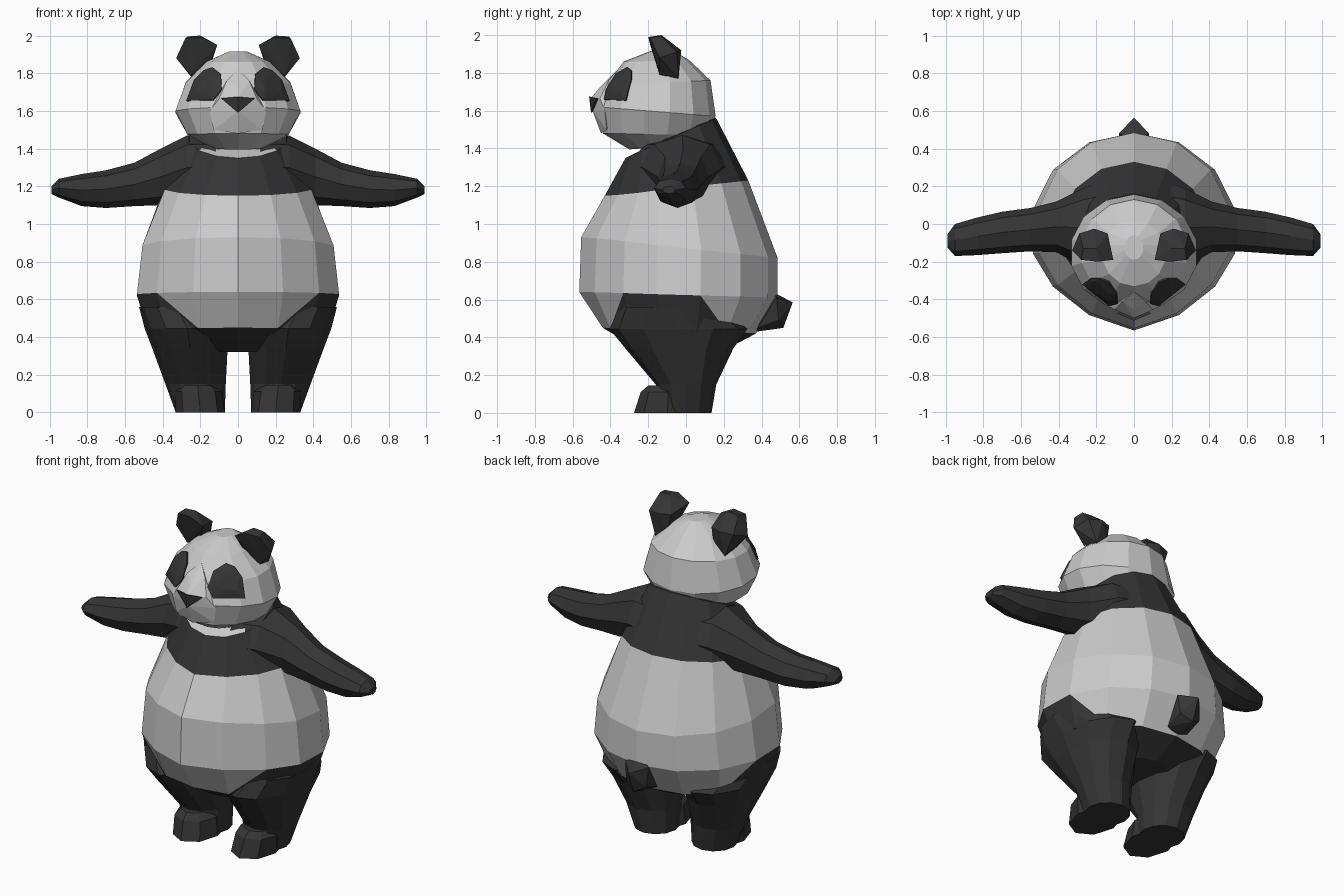
import bpy, bmesh, math
from mathutils import Vector
from mathutils.bvhtree import BVHTree

if "Cube" in bpy.data.objects:
    bpy.data.objects.remove(bpy.data.objects["Cube"])

dark = bpy.data.materials.new("dark_fur")
dark.diffuse_color = (0.035, 0.035, 0.035, 1)
dark.use_nodes = True
dark.node_tree.nodes["Principled BSDF"].inputs["Base Color"].default_value = dark.diffuse_color
light = bpy.data.materials.new("light_fur")
light.diffuse_color = (0.8, 0.8, 0.8, 1)
light.use_nodes = True
light.node_tree.nodes["Principled BSDF"].inputs["Base Color"].default_value = light.diffuse_color


def finish(bm, name, mats, mirror=False):
    bmesh.ops.recalc_face_normals(bm, faces=bm.faces)
    me = bpy.data.meshes.new(name)
    bm.to_mesh(me)
    bm.free()
    ob = bpy.data.objects.new(name, me)
    bpy.context.collection.objects.link(ob)
    for m in mats:
        me.materials.append(m)
    if mirror:
        ob.modifiers.new("mirror", 'MIRROR').use_mirror_merge = False
    return ob


def loft(rings, paint=None):
    """Skin equal-length rings and cap the ends; paint(row, column) sets the
    material as one index, or as two for a quad split along a diagonal."""
    bm = bmesh.new()
    vs = [[bm.verts.new(p) for p in r] for r in rings]
    n = len(vs[0])
    for row, (a, b) in enumerate(zip(vs, vs[1:])):
        for i in range(n):
            j = (i + 1) % n
            m = paint(row, i) if paint else 0
            if m == "rise":
                bm.faces.new((a[i], a[j], b[i])).material_index = 0
                bm.faces.new((a[j], b[j], b[i])).material_index = 1
            elif m == "fall":
                bm.faces.new((a[i], b[j], b[i])).material_index = 1
                bm.faces.new((a[i], a[j], b[j])).material_index = 0
            else:
                bm.faces.new((a[i], a[j], b[j], b[i])).material_index = m
    bm.faces.new(vs[0])
    bm.faces.new(vs[-1]).material_index = 1 if paint else 0
    return bm


def tilted(yf, zf, yb, zb, w, n):
    """Ellipse ring spanning a front point and a back point."""
    pts = []
    for i in range(n):
        a = 2 * math.pi * i / n
        t = (1 - math.cos(a)) / 2
        pts.append((w * math.sin(a), yf + (yb - yf) * t, zf + (zb - zf) * t))
    return pts


def flat_ring(x0, x1, y0, y1, z, n=12):
    """Horizontal ellipse ring given by its extents."""
    return [((x0 + x1) / 2 + (x1 - x0) / 2 * math.sin(2 * math.pi * i / n),
             (y0 + y1) / 2 - (y1 - y0) / 2 * math.cos(2 * math.pi * i / n), z)
            for i in range(n)]


def hull(name, pts, mat, sym=False, mirror=False):
    bm = bmesh.new()
    for x, y, z in pts:
        bm.verts.new((x, y, z))
        if sym and x:
            bm.verts.new((-x, y, z))
    bmesh.ops.convex_hull(bm, input=bm.verts[:])
    bmesh.ops.delete(bm, geom=[v for v in bm.verts if not v.link_faces], context='VERTS')
    return finish(bm, name, [mat], mirror)


# torso: neck, dark chest band, light belly, dark hips with slanted edges
def torso_paint(row, col):
    if row == 0:
        return 0 if col in (0, 1, 12, 13) else 1
    if row in (1, 5):
        return 1
    if row == 4:
        return {1: "rise", 2: 1, 3: 1, 4: "fall",
                9: "rise", 10: 1, 11: 1, 12: "fall"}.get(col, 0)
    return 0


rings = [tilted(*r, 14) for r in (
    (-0.20, 1.41, 0.10, 1.56, 0.20),
    (-0.32, 1.35, 0.16, 1.56, 0.265),
    (-0.43, 1.15, 0.33, 1.23, 0.40),
    (-0.555, 0.93, 0.485, 0.82, 0.52),
    (-0.565, 0.64, 0.485, 0.61, 0.55),
    (-0.44, 0.45, 0.37, 0.42, 0.49),
    (-0.22, 0.32, 0.20, 0.33, 0.20))]
for r in rings[2:5]:                       # keeled belly front
    for k, d in ((1, 0.03), (-1, 0.03), (2, 0.035), (-2, 0.035)):
        r[k] = (r[k][0], r[k][1] + d, r[k][2])
finish(loft(rings, torso_paint), "torso", [light, dark])

# head
bm = loft([tilted(*r, 14) for r in (
    (-0.30, 1.395, 0.05, 1.42, 0.15),
    (-0.44, 1.48, 0.12, 1.47, 0.275),
    (-0.465, 1.62, 0.157, 1.57, 0.34),
    (-0.42, 1.74, 0.13, 1.76, 0.285),
    (-0.33, 1.86, 0.02, 1.865, 0.17),
    (-0.19, 1.915, -0.06, 1.915, 0.05))])
bmesh.ops.recalc_face_normals(bm, faces=bm.faces)
head_tree = BVHTree.FromBMesh(bm)
finish(bm, "head", [light])

# muzzle and nose
hull("muzzle", [(0, -0.36, 1.82), (0.06, -0.41, 1.76), (0.10, -0.455, 1.665),
                (0, -0.455, 1.725), (0, -0.50, 1.67), (0.15, -0.43, 1.60),
                (0, -0.495, 1.60), (0, -0.45, 1.48), (0.13, -0.42, 1.50), (0, -0.3, 1.6)],
     light, sym=True)
hull("nose", [(0.09, -0.475, 1.667), (0, -0.513, 1.675), (0, -0.503, 1.59), (0, -0.40, 1.63)],
     dark, sym=True)


# eye patch: outline draped onto the head
def drape(x, z, off):
    p, n, _, _ = head_tree.ray_cast(Vector((x, -1, z)), Vector((0, 1, 0)))
    if p is None:
        p, n, _, _ = head_tree.find_nearest(Vector((x, -0.3, z)))
    return p + n * off


outline = [(0.09, 1.79), (0.13, 1.825), (0.20, 1.835), (0.25, 1.78),
           (0.265, 1.65), (0.13, 1.655), (0.085, 1.71)]
cx, cz = 0.18, 1.74
pts = [drape(x, z, off) for x, z in outline for off in (-0.03, 0.012)]
pts += [drape(cx + (x - cx) * 0.5, cz + (z - cz) * 0.5, 0.014) for x, z in outline]
hull("eye_patch", pts, dark, mirror=True)

# ears
hull("ear", [(0.11, -0.19, 1.95), (0.19, -0.20, 1.99), (0.28, -0.19, 1.985),
             (0.328, -0.14, 1.88), (0.25, -0.14, 1.79), (0.15, -0.15, 1.85),
             (0.20, -0.13, 2.0), (0.27, -0.13, 1.995), (0.14, -0.05, 1.92),
             (0.21, -0.025, 1.92), (0.29, -0.05, 1.91), (0.24, -0.04, 1.77),
             (0.16, -0.05, 1.80)], dark, mirror=True)

# arms
rings = []
for x, yc, zc, ry, rz in ((0.12, -0.03, 1.31, 0.27, 0.16), (0.27, -0.02, 1.30, 0.21, 0.17),
                          (0.41, -0.015, 1.25, 0.135, 0.15), (0.55, -0.03, 1.21, 0.115, 0.115),
                          (0.70, -0.045, 1.185, 0.11, 0.10), (0.83, -0.065, 1.18, 0.10, 0.085),
                          (0.95, -0.085, 1.19, 0.085, 0.05), (0.99, -0.09, 1.18, 0.035, 0.02)):
    rings.append([(x, yc + ry * math.cos(math.pi * i / 4), zc + rz * math.sin(math.pi * i / 4))
                  for i in range(8)])
finish(loft(rings), "arm", [dark], True)

# legs
finish(loft([flat_ring(*r) for r in (
    (0.07, 0.33, -0.13, 0.135, 0.0),
    (0.065, 0.385, -0.16, 0.16, 0.15),
    (0.055, 0.455, -0.32, 0.25, 0.34),
    (0.04, 0.495, -0.405, 0.325, 0.445),
    (0.13, 0.525, -0.35, 0.18, 0.56))]), "leg", [dark], True)

# feet
finish(loft([flat_ring(*r, 8) for r in (
    (0.07, 0.33, -0.275, 0.08, 0.0),
    (0.085, 0.335, -0.24, 0.05, 0.11),
    (0.13, 0.30, -0.20, 0.03, 0.145))]), "foot", [dark], True)

# tail
hull("tail", [(0, 0.44, 0.65), (0, 0.565, 0.585), (0, 0.515, 0.45), (0, 0.37, 0.43),
              (0.08, 0.48, 0.61), (0.07, 0.49, 0.49), (0.07, 0.38, 0.45)], dark, sym=True)
